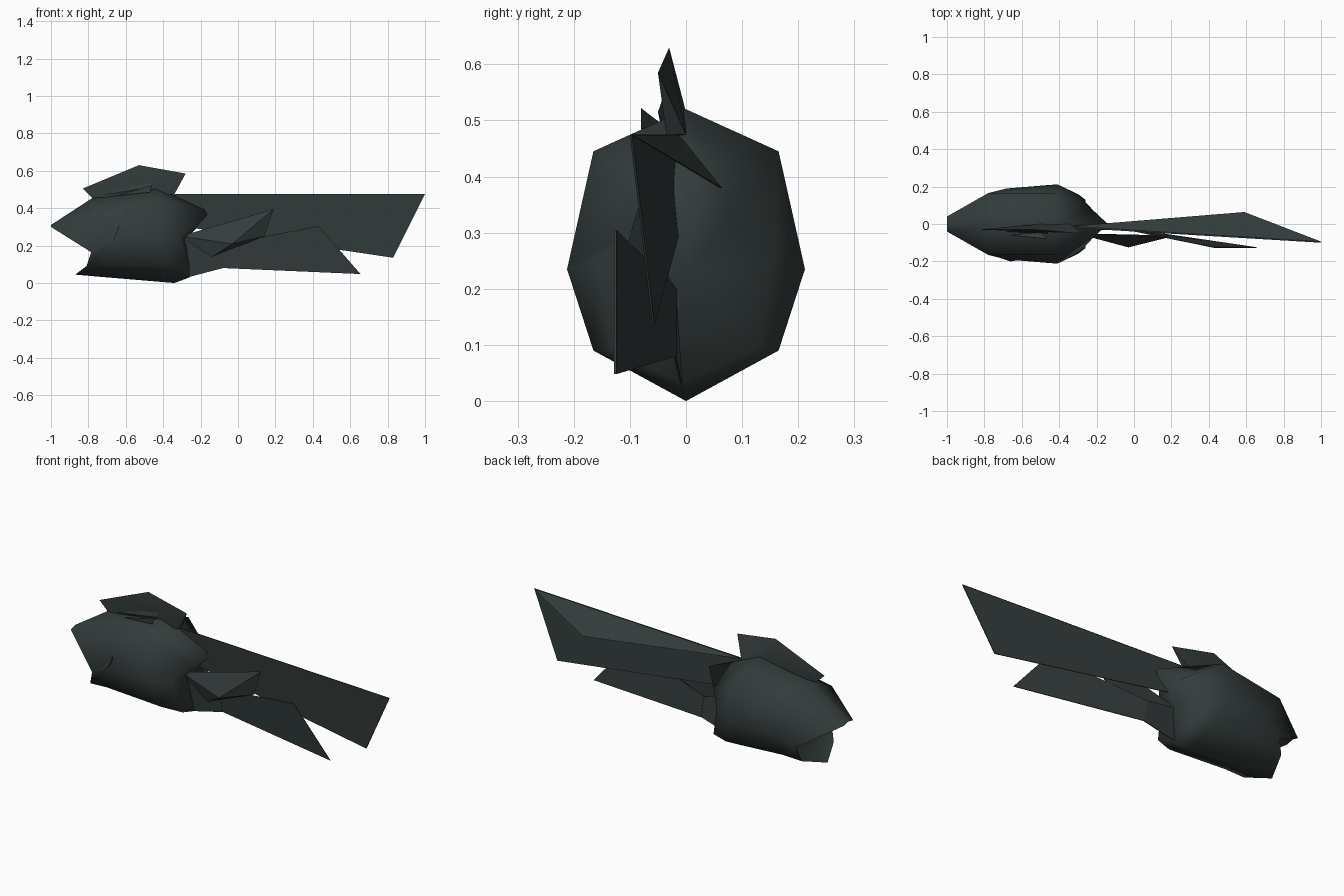
import bpy, bmesh, math

if "Cube" in bpy.data.objects:
    bpy.data.objects.remove(bpy.data.objects["Cube"])

mat = bpy.data.materials.new("dark slate green")
mat.diffuse_color = (0.033, 0.045, 0.044, 1)
mat.use_nodes = True
mat.node_tree.nodes["Principled BSDF"].inputs["Base Color"].default_value = mat.diffuse_color


def finish(name, bm, angle):
    bmesh.ops.recalc_face_normals(bm, faces=bm.faces)
    me = bpy.data.meshes.new(name)
    bm.to_mesh(me)
    bm.free()
    ob = bpy.data.objects.new(name, me)
    bpy.context.collection.objects.link(ob)
    me.materials.append(mat)
    bpy.ops.object.select_all(action='DESELECT')
    ob.select_set(True)
    bpy.context.view_layer.objects.active = ob
    bpy.ops.object.shade_smooth_by_angle(angle=math.radians(angle))
    return ob


def shard(name, pts):
    """Thin faceted solid spanning a handful of corner points."""
    bm = bmesh.new()
    vs = [bm.verts.new(p) for p in pts]
    bmesh.ops.convex_hull(bm, input=vs)
    loose = [v for v in bm.verts if not v.link_faces]
    bmesh.ops.delete(bm, geom=loose, context='VERTS')
    return finish(name, bm, 20)


def sheet(name, pts, thick=0.004):
    """Flat blade with a very small thickness along y."""
    bm = bmesh.new()
    front = [bm.verts.new(p) for p in pts]
    back = [bm.verts.new((x, y + thick, z)) for x, y, z in pts]
    bm.faces.new(front)
    bm.faces.new(back[::-1])
    for i in range(len(pts)):
        j = (i + 1) % len(pts)
        bm.faces.new((front[j], front[i], back[i], back[j]))
    return finish(name, bm, 20)


def ring(half):
    """Eight-sided ring from top, shoulder, side, low and bottom points."""
    return half + [(x, -y, z) for x, y, z in half[-2:0:-1]]


# Pod: eight-sided shell with a hollow mouth and a notched rear
halves = [
    [(-1, 0, .31), (-1, .04, .30), (-.785, .16, .165), (-.81, .14, .09), (-.87, 0, .045)],
    [(-.77, 0, .46), (-.78, .165, .385), (-.68, .19, .23), (-.70, .15, .10), (-.70, 0, .03)],
    [(-.45, 0, .52), (-.42, .165, .445), (-.41, .212, .235), (-.36, .165, .09), (-.34, 0, 0)],
    [(-.14, 0, .385), (-.22, .075, .32), (-.30, .16, .25), (-.26, .13, .09), (-.26, 0, .03)],
]
bm = bmesh.new()
rings = [[bm.verts.new(p) for p in ring(h)] for h in halves]
for a, b in zip(rings, rings[1:]):
    for i in range(8):
        j = (i + 1) % 8
        bm.faces.new((a[i], a[j], b[j], b[i]))
for r, center in ((rings[0], (-.60, 0, .25)), (rings[-1], (-.28, 0, .23))):
    c = bm.verts.new(center)
    for i in range(8):
        bm.faces.new((r[i], r[(i + 1) % 8], c))
finish("pod_shell", bm, 100)

# Long upper blade, with a folded flange along its top edge
sheet("long_blade", [(-.34, -.02, .475), (1, -.1, .475), (.83, -.06, .135),
                     (-.28, -.015, .30)])
sheet("long_blade_flange", [(-.34, -.016, .474), (1, -.098, .474), (.59, .06, .38)])

# Lower blade and the root that ties it to the pod
sheet("lower_blade", [(-.10, -.02, .20), (.43, -.128, .305), (.655, -.128, .048),
                      (-.08, -.02, .08)])
sheet("lower_blade_root", [(-.31, -.05, .25), (-.10, -.022, .20),
                           (-.08, -.022, .08), (-.27, -.01, .03)])

# Middle blades between the pod and the lower blade
shard("middle_blade", [(-.31, -.05, .25), (.19, -.07, .395), (.14, -.06, .25),
                       (-.14, -.07, .14), (-.03, -.125, .21)])

# Crest on top of the pod
shard("crest", [(-.83, -.03, .505), (-.53, -.03, .63), (-.28, -.05, .585),
                (-.34, -.035, .475), (-.34, 0, .475), (-.78, -.03, .455),
                (-.5, 0, .515)])

# Small spikes beside the crest
shard("upper_spike", [(-.72, -.04, .47), (-.46, -.038, .55),
                      (-.46, -.05, .515), (-.48, -.04, .49)])
shard("lower_spike", [(-.66, -.06, .465), (-.46, -.08, .522),
                      (-.47, -.08, .485), (-.50, -.045, .495)])

# Flap at the corner of the mouth
shard("mouth_flap", [(-.78, -.16, .17), (-.63, -.195, .31),
                     (-.66, -.20, .24), (-.66, -.17, .24)])
